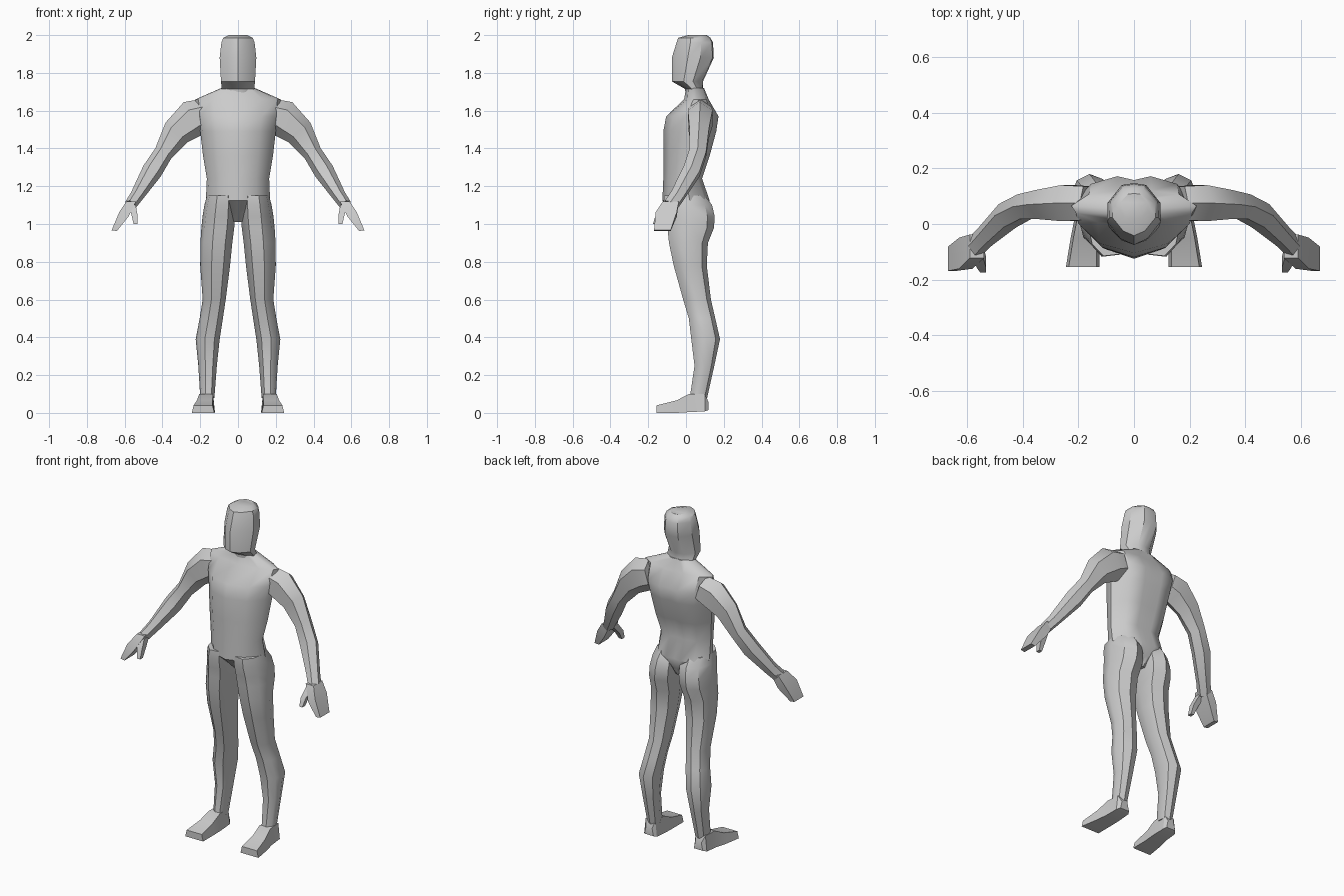
import bpy, bmesh, math
from mathutils import Vector

grey = bpy.data.materials.new("plain grey")
grey.diffuse_color = (0.6, 0.6, 0.6, 1)


def loft(name, rings, mirror=False, angle=40):
    """Skin a list of equal-length point rings and cap both ends."""
    bm = bmesh.new()
    vs = [[bm.verts.new(p) for p in r] for r in rings]
    n = len(vs[0])
    for a, b in zip(vs, vs[1:]):
        for i in range(n):
            j = (i + 1) % n
            bm.faces.new((a[i], a[j], b[j], b[i]))
    bm.faces.new(vs[0])
    bm.faces.new(vs[-1])
    bmesh.ops.recalc_face_normals(bm, faces=bm.faces)
    me = bpy.data.meshes.new(name)
    bm.to_mesh(me)
    bm.free()
    me.materials.append(grey)
    ob = bpy.data.objects.new(name, me)
    bpy.context.collection.objects.link(ob)
    bpy.ops.object.select_all(action='DESELECT')
    ob.select_set(True)
    bpy.context.view_layer.objects.active = ob
    bpy.ops.object.shade_smooth_by_angle(angle=math.radians(angle))
    if mirror:
        ob.modifiers.new("Mirror", 'MIRROR').use_mirror_merge = False
    return ob


def section(profile, z, x0, x1, front, back):
    """Scale a unit outline into the box x0..x1, front..back at height z."""
    return [(x0 + u * (x1 - x0), front + v * (back - front), z) for u, v in profile]


def symmetric(half):
    return half + [(-u, v) for u, v in reversed(half) if u > 0]


def box_ring(c, hx, hy, lean=0.0):
    x, y, z = c
    return [(x + sx * hx, y + sy * hy, z + sx * lean)
            for sx, sy in ((-1, -1), (1, -1), (1, 1), (-1, 1))]


# torso: z, half width, front y, back y
body = symmetric([(0, 0), (0.58, 0.13), (0.93, 0.38), (1, 0.58), (0.72, 0.9), (0.28, 1), (0, 0.95)])
loft("torso", [section(body, z, 0, w, f, b) for z, w, f, b in [
    (1.01, 0.035, 0.00, 0.07), (1.06, 0.06, -0.06, 0.10), (1.125, 0.17, -0.125, 0.125),
    (1.24, 0.165, -0.12, 0.085), (1.36, 0.185, -0.12, 0.125), (1.49, 0.20, -0.12, 0.16),
    (1.57, 0.215, -0.105, 0.172), (1.66, 0.225, -0.01, 0.12), (1.72, 0.088, 0.00, 0.095)]])

# head and neck
skull = symmetric([(0, 0), (0.5, 0.1), (1, 0.38), (0.98, 0.68), (0.45, 0.97), (0, 1)])
loft("head", [section(skull, z, 0, w, f, b) for z, w, f, b in [
    (1.66, 0.085, 0.00, 0.10), (1.715, 0.086, -0.005, 0.09), (1.755, 0.09, -0.075, 0.09),
    (1.88, 0.097, -0.075, 0.147), (1.96, 0.088, -0.05, 0.143), (1.985, 0.078, -0.042, 0.13),
    (2.0, 0.05, 0.01, 0.11)]], angle=35)

# legs: z, inner x, outer x, front y, back y
thigh = [(0.22, 0.03), (0.62, 0), (0.9, 0.2), (1, 0.52), (0.86, 0.85), (0.5, 1), (0.12, 0.88), (0, 0.5)]
loft("leg", [section(thigh, *r) for r in [
    (1.15, 0.02, 0.165, -0.115, 0.10), (1.10, 0.015, 0.178, -0.118, 0.138),
    (1.04, 0.015, 0.188, -0.105, 0.152), (0.98, 0.02, 0.194, -0.098, 0.148),
    (0.90, 0.03, 0.199, -0.09, 0.116), (0.78, 0.042, 0.20, -0.065, 0.11),
    (0.60, 0.065, 0.187, -0.015, 0.132), (0.50, 0.08, 0.203, 0.015, 0.155),
    (0.39, 0.097, 0.224, 0.028, 0.18), (0.25, 0.112, 0.21, 0.045, 0.15),
    (0.08, 0.125, 0.20, 0.02, 0.112)]], mirror=True)

# feet: y, inner x, outer x, bottom z, top z
loft("foot", [[(x0, y, z0), (x1, y, z0), (x1 - 0.01, y, z1), (x0 + 0.01, y, z1)]
              for y, x0, x1, z0, z1 in [
    (0.118, 0.135, 0.195, 0.015, 0.06), (0.10, 0.125, 0.21, 0.008, 0.10),
    (0.015, 0.122, 0.215, 0.004, 0.10), (-0.05, 0.125, 0.228, 0.0, 0.066),
    (-0.155, 0.125, 0.245, 0.0, 0.04)]], mirror=True, angle=30)

# arms: centre, radius across the arm, radius front to back
path = [((0.17, 0.075, 1.58), 0.085, 0.07), ((0.235, 0.075, 1.56), 0.10, 0.075),
        ((0.325, 0.07, 1.485), 0.078, 0.06), ((0.395, 0.062, 1.375), 0.05, 0.052),
        ((0.455, 0.03, 1.28), 0.054, 0.052), ((0.535, -0.045, 1.15), 0.036, 0.042),
        ((0.57, -0.08, 1.10), 0.032, 0.042)]
arm = []
for i, (c, r, ry) in enumerate(path):
    d = Vector(path[min(i + 1, len(path) - 1)][0]) - Vector(path[max(i - 1, 0)][0])
    across = Vector((-d.z, 0, d.x)).normalized()
    depth = across.cross(d).normalized()
    arm.append([Vector(c) + across * r * math.cos(a) + depth * ry * math.sin(a)
                for a in (k * math.pi / 3 for k in range(6))])
loft("arm", arm, mirror=True)

# mitten hands and thumbs
loft("hand", [box_ring((0.565, -0.08, 1.12), 0.026, 0.042, 0.0),
              box_ring((0.605, -0.105, 1.05), 0.024, 0.056, 0.012),
              box_ring((0.655, -0.125, 0.965), 0.014, 0.044, 0.002)], mirror=True, angle=30)
loft("thumb", [box_ring((0.562, -0.10, 1.10), 0.02, 0.024),
               box_ring((0.548, -0.14, 1.05), 0.016, 0.02),
               box_ring((0.543, -0.162, 1.0), 0.01, 0.013)], mirror=True, angle=30)
